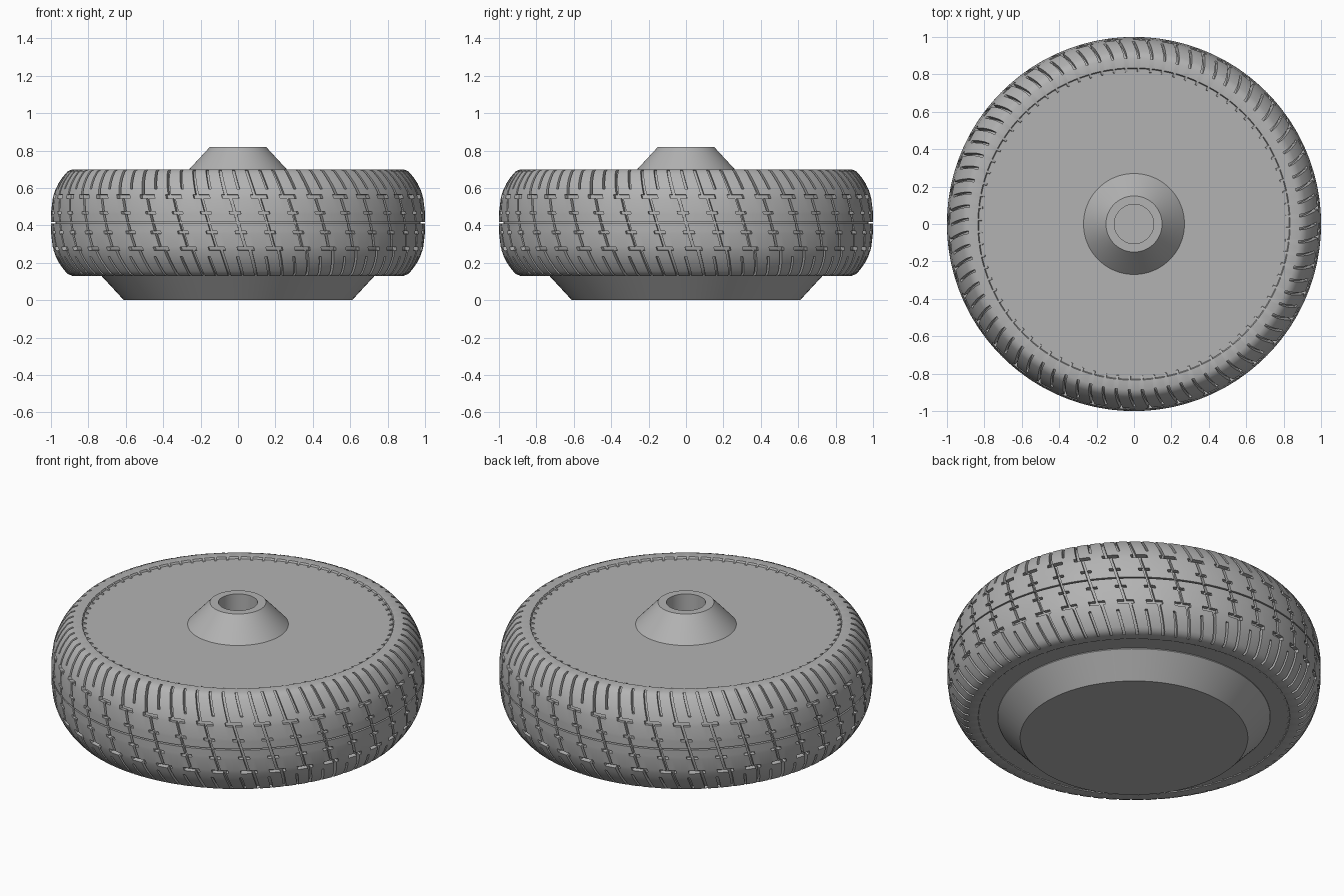
import bpy, bmesh, math

cube = bpy.data.objects.get("Cube")
if cube:
    bpy.data.objects.remove(cube, do_unlink=True)

MID = 0.415          # height of the tyre's centre plane
PITCHES = 40         # tread repeats around the tyre
TWIST = 0.3          # slant of the cross grooves
PITCH = 2 * math.pi / PITCHES

grey = bpy.data.materials.new("wheel grey")
grey.use_nodes = True
colour = (0.45, 0.45, 0.45, 1)
grey.diffuse_color = colour
grey.node_tree.nodes["Principled BSDF"].inputs["Base Color"].default_value = colour


def finish(bm, name):
    bmesh.ops.recalc_face_normals(bm, faces=bm.faces)
    mesh = bpy.data.meshes.new(name)
    bm.to_mesh(mesh)
    bm.free()
    obj = bpy.data.objects.new(name, mesh)
    bpy.context.collection.objects.link(obj)
    mesh.materials.append(grey)
    bpy.ops.object.select_all(action="DESELECT")
    obj.select_set(True)
    bpy.context.view_layer.objects.active = obj
    bpy.ops.object.shade_smooth_by_angle(angle=math.radians(28))
    return obj


def lathe(name, profile, steps=96):
    bm = bmesh.new()
    verts = [bm.verts.new((r, 0, z)) for r, z in profile]
    edges = [bm.edges.new(pair) for pair in zip(verts, verts[1:])]
    bmesh.ops.spin(bm, geom=verts + edges, cent=(0, 0, 0), axis=(0, 0, 1),
                   angle=2 * math.pi, steps=steps, use_merge=True)
    bmesh.ops.remove_doubles(bm, verts=bm.verts, dist=0.0005)
    return finish(bm, name)


# Wheel body: tapered foot, flat disc and conical hub with a bore
lathe("wheel_body", [(0, 0), (0.61, 0), (0.73, 0.13), (0.73, 0.135), (0.84, 0.135),
                     (0.84, 0.69), (0.27, 0.69), (0.15, 0.82), (0.105, 0.82),
                     (0.105, 0.5), (0, 0.5)])

# Tyre rows: distance from the centre plane and radius, mirrored below
crown = [0.004, 0.045, 0.06, 0.13, 0.15, 0.18, 0.21, 0.24, 0.26, 0.275]
half = [(d, 1 - 0.09 * (d / 0.275) ** 3) for d in crown]
half += [(0.285, 0.885), (0.285, 0.835), (0.275, 0.83)]
rows = [(-d, r) for d, r in reversed(half)] + half

# Column edges in one tread pitch
cols = [-0.045, -0.03, -0.014, -0.007, 0.007, 0.014, 0.03, 0.045,
        0.05, 0.064, 0.093, 0.107]


def is_groove(h, a):
    """Tell whether the cell at height h from centre and angle a is cut."""
    d = abs(h)
    if d < 0.004:                                # centre line
        return True
    if d > 0.284:                                # sidewall
        return False
    if 0.13 < d < 0.15:                          # wide cross notch
        return abs(a) < 0.045
    if 0.045 < d < 0.06:                         # narrow cross notch
        return abs(a) < 0.03
    if d < 0.13:                                 # middle groove
        return abs(a) < 0.007
    side = 1 if h < 0 else -1                    # shoulder groove steps sideways
    if 0.014 < a * side < 0.03:
        return True
    slit = (0.093, 0.107) if h < 0 else (0.05, 0.064)
    return d > 0.18 and slit[0] < a < slit[1]    # short shoulder slit


# Tyre surface with the groove cells sunk inwards
bm = bmesh.new()
angles = [p * PITCH + c for p in range(PITCHES) for c in cols]
grid = [[bm.verts.new((r * math.cos(a - TWIST * h), r * math.sin(a - TWIST * h), MID + h))
         for a in angles] for h, r in rows]
grooves = []
for i in range(len(rows) - 1):
    h = (rows[i][0] + rows[i + 1][0]) / 2
    for j in range(len(angles)):
        k = (j + 1) % len(angles)
        face = bm.faces.new((grid[i][j], grid[i][k], grid[i + 1][k], grid[i + 1][j]))
        c = j % len(cols)
        right = cols[c + 1] if c + 1 < len(cols) else cols[0] + PITCH
        if is_groove(h, (cols[c] + right) / 2):
            grooves.append(face)
result = bmesh.ops.extrude_face_region(bm, geom=grooves)
bmesh.ops.delete(bm, geom=grooves, context="FACES_KEEP_BOUNDARY")
for v in result["geom"]:
    if isinstance(v, bmesh.types.BMVert):
        v.co.x *= 0.975
        v.co.y *= 0.975
        v.co.z = MID + (v.co.z - MID) * 0.975
finish(bm, "tyre")
